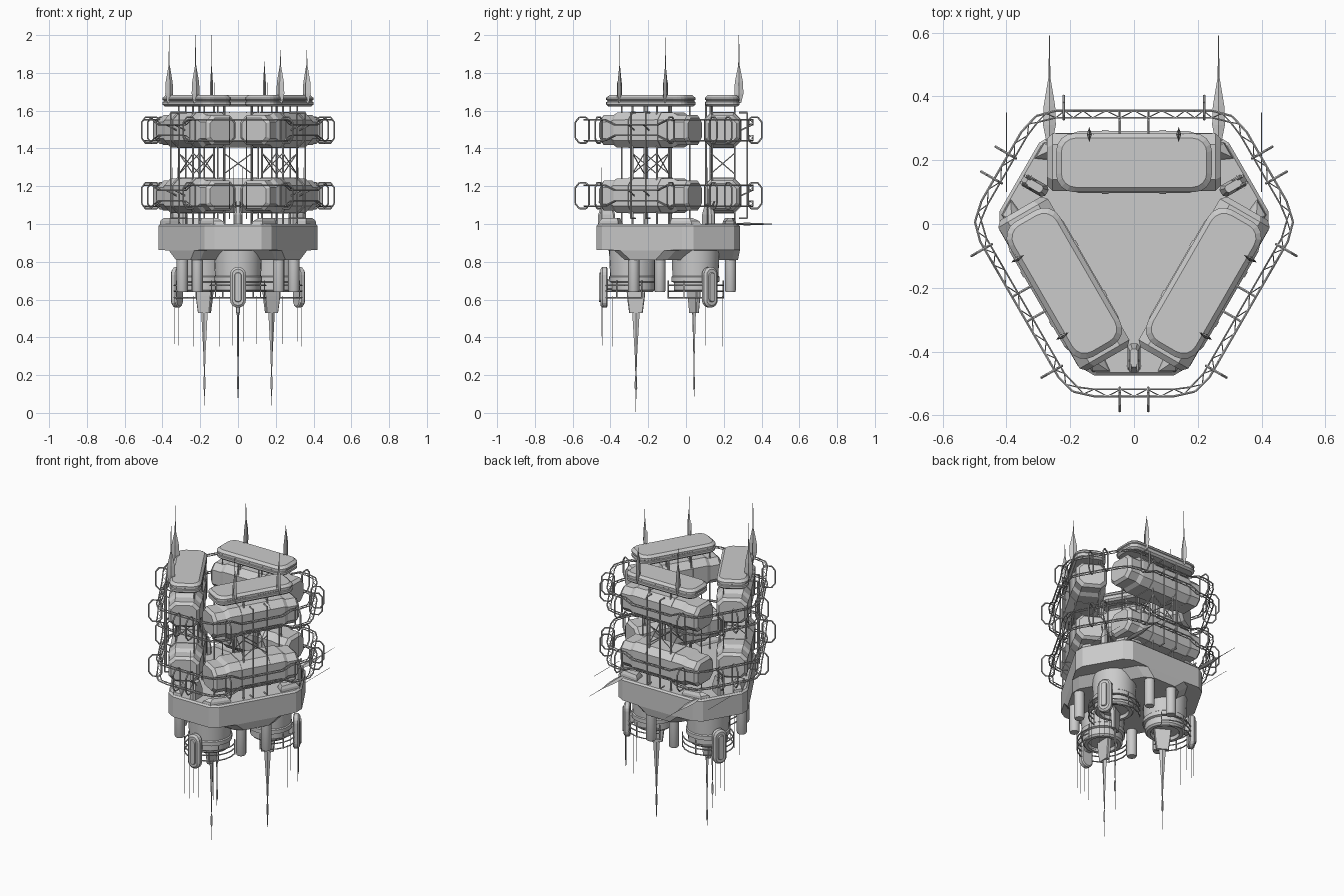
import bpy, bmesh, math, random
from mathutils import Matrix, Vector

random.seed(4)
if "Cube" in bpy.data.objects:
    bpy.data.objects.remove(bpy.data.objects["Cube"], do_unlink=True)

grey = bpy.data.materials.new("hull_grey")
grey.use_nodes = True
COLOUR = (0.6, 0.6, 0.6, 1)
grey.diffuse_color = COLOUR
grey.node_tree.nodes["Principled BSDF"].inputs["Base Color"].default_value = COLOUR

# Local frames: u runs along a side, v points outward, z is up
CENTRE = Matrix.Translation((0, -0.06, 0))
def spin(deg):
    return CENTRE @ Matrix.Rotation(math.radians(deg), 4, 'Z')
ONE = [spin(0)]
SIDES = [spin(a) for a in (0, 120, 240)]        # back, left half, right half
CORNERS = [spin(a) for a in (180, 300, 60)]     # front and two rear corners

def finish(name, bm, frames=ONE, smooth=False):
    """Make one object per frame, all sharing a mesh."""
    bmesh.ops.recalc_face_normals(bm, faces=bm.faces)
    mesh = bpy.data.meshes.new(name)
    bm.to_mesh(mesh)
    bm.free()
    mesh.materials.append(grey)
    for i, frame in enumerate(frames):
        ob = bpy.data.objects.new(f"{name}_{i + 1}" if len(frames) > 1 else name, mesh)
        ob.matrix_world = frame
        bpy.context.collection.objects.link(ob)
        if smooth and i == 0:
            bpy.ops.object.select_all(action='DESELECT')
            bpy.context.view_layer.objects.active = ob
            ob.select_set(True)
            bpy.ops.object.shade_smooth_by_angle(angle=math.radians(35))

def loft(bm, sections, axis='z', at=(0, 0, 0)):
    """Skin closed outlines; each section is (outline, level along axis)."""
    swap = {'z': lambda a, b, c: (a, b, c), 'x': lambda a, b, c: (c, a, b),
            'y': lambda a, b, c: (a, c, b)}[axis]
    rings = [[bm.verts.new(Vector(swap(a, b, c)) + Vector(at)) for a, b in pts]
             for pts, c in sections]
    n = len(rings[0])
    for low, high in zip(rings, rings[1:]):
        for i in range(n):
            j = (i + 1) % n
            bm.faces.new((low[i], low[j], high[j], high[i]))
    bm.faces.new(rings[0][::-1])
    bm.faces.new(rings[-1])

def rounded(w, d, r, seg=1, centre=(0, 0)):
    """Rectangle of half sizes w, d with corners cut (seg 1) or rounded."""
    pts = []
    for q, (sx, sy) in enumerate(((1, 1), (-1, 1), (-1, -1), (1, -1))):
        for i in range(seg + 1):
            a = math.pi / 2 * (q + i / seg)
            pts.append((centre[0] + sx * (w - r) + r * math.cos(a),
                        centre[1] + sy * (d - r) + r * math.sin(a)))
    return pts

def circle(r, n=28):
    return [(r * math.cos(math.tau * i / n), r * math.sin(math.tau * i / n)) for i in range(n)]

def diamond(w, d):
    return [(w, 0), (0, d), (-w, 0), (0, -d)]

def hexagon(s, q, cut=.035):
    """Six-sided plan with cut points: sides at distance s, corner sides at q."""
    back, front = (q - s / 2) / 0.866, (s - q / 2) / 0.866
    pts = []
    for k in range(3):
        for deg, half, dist in ((0, back, s), (60, front, q)):
            rot = Matrix.Rotation(math.radians(120 * k + deg), 2)
            pts += [tuple(rot @ Vector((e * (half - cut), dist))) for e in (1, -1)]
    return pts

def rod(bm, a, b, r=0.005, n=6):
    a, b = Vector(a), Vector(b)
    d = b - a
    m = Matrix.Translation((a + b) / 2) @ d.to_track_quat('Z', 'Y').to_matrix().to_4x4()
    bmesh.ops.create_cone(bm, cap_ends=True, segments=n, radius1=r, radius2=r,
                          depth=d.length, matrix=m)

def path(bm, pts, r=0.005, n=6):
    for a, b in zip(pts, pts[1:]):
        rod(bm, a, b, r, n)

# Central hull, stepped up underneath at the corners
bm = bmesh.new()
loft(bm, [(hexagon(.335, .265), .81), (hexagon(.345, .32), .86), (hexagon(.345, .415), .863),
          (hexagon(.345, .415), .99), (hexagon(.335, .405), 1.0)])
finish("hull", bm)

# Raised flanks on the corner decks, with small turrets and feelers between
bm = bmesh.new()
for s in (-1, 1):
    loft(bm, [([(s * u, v) for u, v in ((.07, .405), (.13, .405), (.205, .3), (.13, .27))], .99),
              ([(s * u, v) for u, v in ((.08, .4), (.13, .4), (.2, .3), (.135, .28))], 1.015),
              ([(s * u, v) for u, v in ((.11, .38), (.13, .38), (.19, .305), (.14, .29))], 1.032)])
finish("corner_deck", bm, CORNERS)
bm = bmesh.new()
loft(bm, [(rounded(.02, .045, .01), .99), (rounded(.02, .045, .01), 1.05),
          (rounded(.012, .028, .006), 1.1)], at=(0, .36, 0))
for u in (-.012, .012):
    rod(bm, (u, .36, 1.07), (u, .4, 1.12), .005)
    rod(bm, (u * 2, .385, .99), (u * 2, .385, 1.3), .0012, 4)
finish("corner_turret", bm, CORNERS)

# Pods on two levels: a tall middle section and chamfered ends
LEVELS = (1.15, 1.497)
bm = bmesh.new()
for z in LEVELS:
    def part(w, h, c):
        return rounded(w, h, c, 1, (.254, z))
    half = [(.074, .064, .028, .272), (.09, .079, .035, .255), (.09, .079, .035, .195),
            (.097, .092, .038, .172)]
    loft(bm, [(part(w, h, c), -u) for w, h, c, u in half] +
         [(part(w, h, c), u) for w, h, c, u in reversed(half)], 'x')
    for u in (-.09, .09):                        # raised bands
        loft(bm, [(part(.1, .095, .04), u - .01), (part(.1, .095, .04), u + .01)], 'x')
finish("pod", bm, SIDES)

# Roof lids above the pods
bm = bmesh.new()
loft(bm, [(rounded(w, d, r, 4), z) for w, d, r, z in (
    (.232, .08, .045, 1.622), (.244, .092, .055, 1.632), (.244, .092, .055, 1.645),
    (.238, .087, .05, 1.648), (.238, .087, .05, 1.655), (.244, .092, .055, 1.658),
    (.244, .092, .055, 1.668), (.228, .077, .045, 1.682))], at=(0, .252, 0))
finish("roof_lid", bm, SIDES)

# Lattice columns that carry the pods, plus outer service pipes
bm = bmesh.new()
corners = [(.075, .19), (.075, .318), (-.075, .318), (-.075, .19)]
for i, (u, v) in enumerate(corners):
    rod(bm, (u, v, .99), (u, v, 1.63), .005)
    u2, v2 = corners[(i + 1) % 4]
    rod(bm, (u, v, 1.265), (u2, v2, 1.375), .003)
    rod(bm, (u, v, 1.375), (u2, v2, 1.265), .003)
for u in (-.045, .045):
    path(bm, [(u, .34, 1.03), (u, .385, 1.03), (u, .385, 1.59), (u, .34, 1.59)], .0045)
    rod(bm, (u * 1.6, .165, .99), (u * 1.6, .165, 1.63), .005)
    rod(bm, (u * 4.6, .2, .99), (u * 4.6, .2, 1.63), .004)
    for z in LEVELS:
        rod(bm, (u, .35, z), (u, .415, z + .03), .004)
finish("support_lattice", bm, SIDES)

# Double ring walkway around each level, pinched in front of the pods
def ring_points(inset, z, sign):
    pts = [Vector((u, .415 - inset, z + sign * h)) for u, h in
           ((-.245, .055), (-.19, .055), (-.13, .028), (.13, .028), (.19, .055), (.245, .055))]
    turn = Matrix.Rotation(math.radians(-60), 4, 'Z')
    near, far = [turn @ Vector((u, .48 - inset, z + sign * .055)) for u in (-.125, .125)]
    after = Matrix.Rotation(math.radians(-120), 4, 'Z') @ pts[0]
    peak = Vector((.315, .415 - inset, near.z))
    bend = pts[-1] / 4 + peak / 2 + near / 4
    mirror = Matrix.Rotation(math.radians(-120), 4, 'Z') @ Vector((-bend.x, bend.y, bend.z))
    return pts + [bend, near, far, mirror, after]

bm = bmesh.new()
for z in LEVELS:
    for sign in (-1, 1):
        outer, inner = ring_points(0, z, sign), ring_points(.022, z, sign)
        path(bm, outer, .004)
        path(bm, inner, .003)
        for a, b, c, d in zip(outer, outer[1:], inner, inner[1:]):
            n = max(2, 2 * round((b - a).length / .08))
            path(bm, [(a if i % 2 else c).lerp(b if i % 2 else d, i / n)
                      for i in range(n + 1)], .0017, 4)
finish("ring_walkway", bm, SIDES)

# Bracket loops standing out from the ring
def brackets(name, r, offset, frames):
    bm = bmesh.new()
    for z in LEVELS:
        for u in (-offset, offset):
            half = [(-.022, .05), (-.005, .068), (.03, .068), (.051, .042)]
            pts = [(u, r + v, z + h) for v, h in half]
            pts += [(u, r + v, z - h) for v, h in reversed(half)]
            path(bm, pts + pts[:1], .0045)
    finish(name, bm, frames)
brackets("side_bracket", .41, .22, SIDES)
brackets("corner_bracket", .475, .045, CORNERS)

# Engine drums under the hull, with collars and an open base
bm = bmesh.new()
loft(bm, [(circle(r), z) for r, z in ((.128, .87), (.122, .725), (.128, .72), (.128, .695),
     (.115, .69), (.115, .65), (.105, .64), (.085, .64), (.08, .66))], at=(0, .22, 0))
finish("engine_drum", bm, CORNERS, True)

# Slim tanks beside the drums
bm = bmesh.new()
for u in (-.08, .08):
    loft(bm, [(circle(r, 14), z) for r, z in ((.03, .83), (.03, .65), (.026, .64))], at=(u, .295, 0))
finish("slim_tank", bm, SIDES, True)

# Guard rails curving round each drum
bm = bmesh.new()
for z in (.61, .645, .675):
    arc = [(.148 * math.sin(a), .22 + .148 * math.cos(a), z)
           for a in [math.radians(18 * i) for i in range(-6, 7)]]
    path(bm, arc, .004)
for x, y, z in arc[::3]:
    rod(bm, (x, y, .605), (x, y, .70), .0035)
finish("guard_rail", bm, CORNERS)

# Corner capsules with raised panel and mounting arm
bm = bmesh.new()
loft(bm, [(rounded(w, h, w, 4, (0, .665)), v) for w, h, v in
          ((.034, .1, .355), (.042, .108, .361), (.042, .108, .383), (.03, .096, .393))], 'y')
loft(bm, [(rounded(w, .06 + w, w, 4, (0, .665)), v) for w, v in ((.02, .39), (.016, .401))], 'y')
loft(bm, [(rounded(.025, .03, .008, 1, (0, .68)), v) for v in (.3, .36)], 'y')
finish("corner_capsule", bm, CORNERS)

# Hanging whiskers below the capsules and rails
bm = bmesh.new()
for u, v in ((-.03, .38), (.03, .38), (0, .385), (-.1, .33), (.1, .33)):
    rod(bm, (u, v, .62), (u, v, random.uniform(.34, .5)), .0013, 4)
finish("whisker", bm, CORNERS)

# Flat keel plates under the drums, each ending in a long spire
bm = bmesh.new()
loft(bm, [(rounded(w, d, w / 3), z) for w, d, z in
          ((.014, .05, .67), (.014, .048, .62), (.011, .036, .53))])
loft(bm, [(diamond(w, d), z) for w, d, z in ((.007, .02, .54), (.005, .013, .42), (.004, .006, .3),
     (.002, .003, .2), (.006, .006, .185), (.006, .007, .13), (.0015, .002, .12), (.001, .001, 0))])
finish("spire", bm, [m @ Matrix.Translation((0, .205, 0)) for m in CORNERS])

# Mast blades on the roof: thin along the first width, broad along the second
def blade(bm, length, axis, at, thin, broad):
    loft(bm, [(diamond(thin * k, broad * k), f) for k, f in (
        (.5, 0), (1, .05), (.9, .11), (.4, .17), (.15, .2))] + [(diamond(.0012, .0012), length)],
        axis, at)
for frame, tips in zip(SIDES, ((2.0, 1.84), (2.0, 2.0), (1.92, 1.92))):
    bm = bmesh.new()
    for u, tip in zip((-.14, .14), tips):
        blade(bm, max(tip - 1.64, .22), 'z', (u, .34, 1.64), .008, .024)
        rod(bm, (u, .32, 1.65), (u, .345, 1.66), .007)
        rod(bm, (u + .014, .34, 1.64), (u + .014, .34, 1.75), .0015, 4)
    finish("roof_mast", bm, [frame])

# Horizontal masts and feelers at the rear
bm = bmesh.new()
for s in (-1, 1):
    blade(bm, .33, 'y', (s * .265, .32, 1.0), .02, .007)
    rod(bm, (s * .4, .16, 1.0), (s * .4, .41, 1.0), .0015, 4)
finish("rear_mast", bm)
